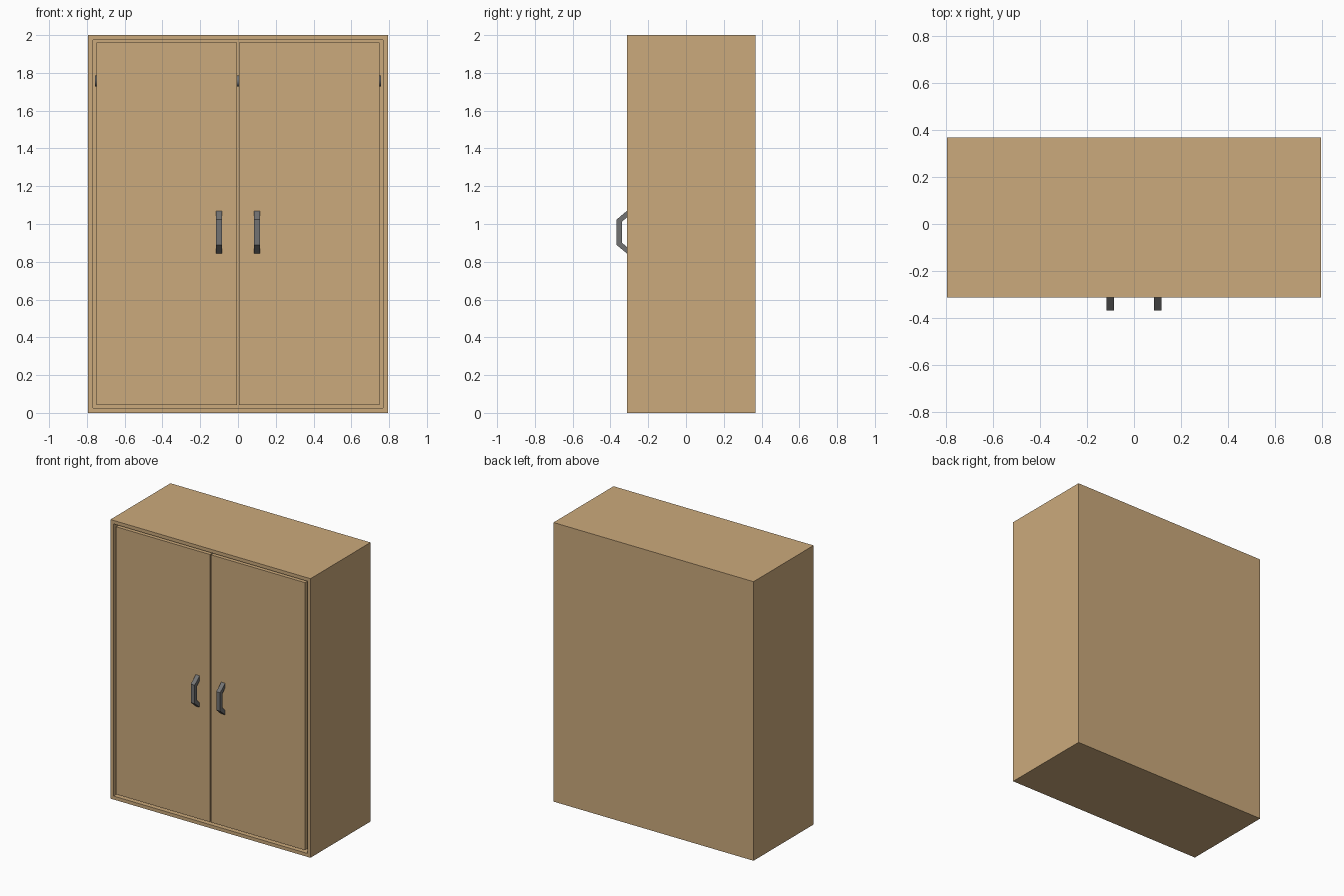
import bpy, bmesh, math
from mathutils import Vector

if "Cube" in bpy.data.objects:
    bpy.data.objects.remove(bpy.data.objects["Cube"])


def material(name, rgb):
    m = bpy.data.materials.new(name)
    m.diffuse_color = (*rgb, 1)
    m.use_nodes = True
    m.node_tree.nodes["Principled BSDF"].inputs["Base Color"].default_value = m.diffuse_color
    return m


WOOD = material("wood", (0.6, 0.4, 0.2))
METAL = material("dark_metal", (0.17, 0.17, 0.17))

W, H = 0.793, 2.0             # half width, height
FRONT, BACK = -0.312, 0.368   # cabinet depth range
WALL = 0.035


def finish(bm, name, mat):
    bmesh.ops.recalc_face_normals(bm, faces=bm.faces)
    me = bpy.data.meshes.new(name)
    bm.to_mesh(me)
    bm.free()
    me.materials.append(mat)
    ob = bpy.data.objects.new(name, me)
    bpy.context.collection.objects.link(ob)
    return ob


def box_bm(lo, hi):
    bm = bmesh.new()
    bmesh.ops.create_cube(bm, size=1)
    lo, hi = Vector(lo), Vector(hi)
    for v in bm.verts:
        v.co = (lo + hi) / 2 + v.co * (hi - lo)
    return bm


# Hollow carcass: inset the front face and push it back to the rear panel
bm = box_bm((-W, FRONT, 0), (W, BACK, H))
front = min(bm.faces, key=lambda f: f.calc_center_median().y)
bmesh.ops.inset_region(bm, faces=[front], thickness=WALL)
ext = bmesh.ops.extrude_discrete_faces(bm, faces=[front])
for v in ext["faces"][0].verts:
    v.co.y = BACK - WALL
finish(bm, "carcass", WOOD)

# Handle side profile (y, z): outer bend, then inner bend
PROFILE = [(FRONT, 1.07), (-0.368, 1.023), (-0.368, 0.89), (FRONT, 0.843),
           (FRONT, 0.877), (-0.34, 0.902), (-0.34, 1.011), (FRONT, 1.036)]

for side, s in (("left", -1), ("right", 1)):
    # Flush door with a narrow gap all round
    x0, x1 = sorted((s * 0.004, s * 0.75))
    finish(box_bm((x0, FRONT, 0.043), (x1, FRONT + 0.03, 1.96)), side + "_door", WOOD)

    # Bent bar handle
    bm = bmesh.new()
    x = s * 0.101 - 0.0155
    face = bm.faces.new([bm.verts.new((x, y, z)) for y, z in PROFILE])
    ext = bmesh.ops.extrude_face_region(bm, geom=[face])
    moved = [g for g in ext["geom"] if isinstance(g, bmesh.types.BMVert)]
    bmesh.ops.translate(bm, verts=moved, vec=(0.031, 0, 0))
    finish(bm, side + "_handle", METAL)

# Hanging rail inside, glimpsed through the door gaps
bpy.ops.mesh.primitive_cylinder_add(vertices=24, radius=0.03, depth=2 * (W - WALL),
                                    location=(0, 0.03, 1.757),
                                    rotation=(0, math.pi / 2, 0))
rail = bpy.context.object
rail.name = "hanging_rail"
rail.data.materials.append(METAL)
bpy.ops.object.shade_smooth_by_angle()
